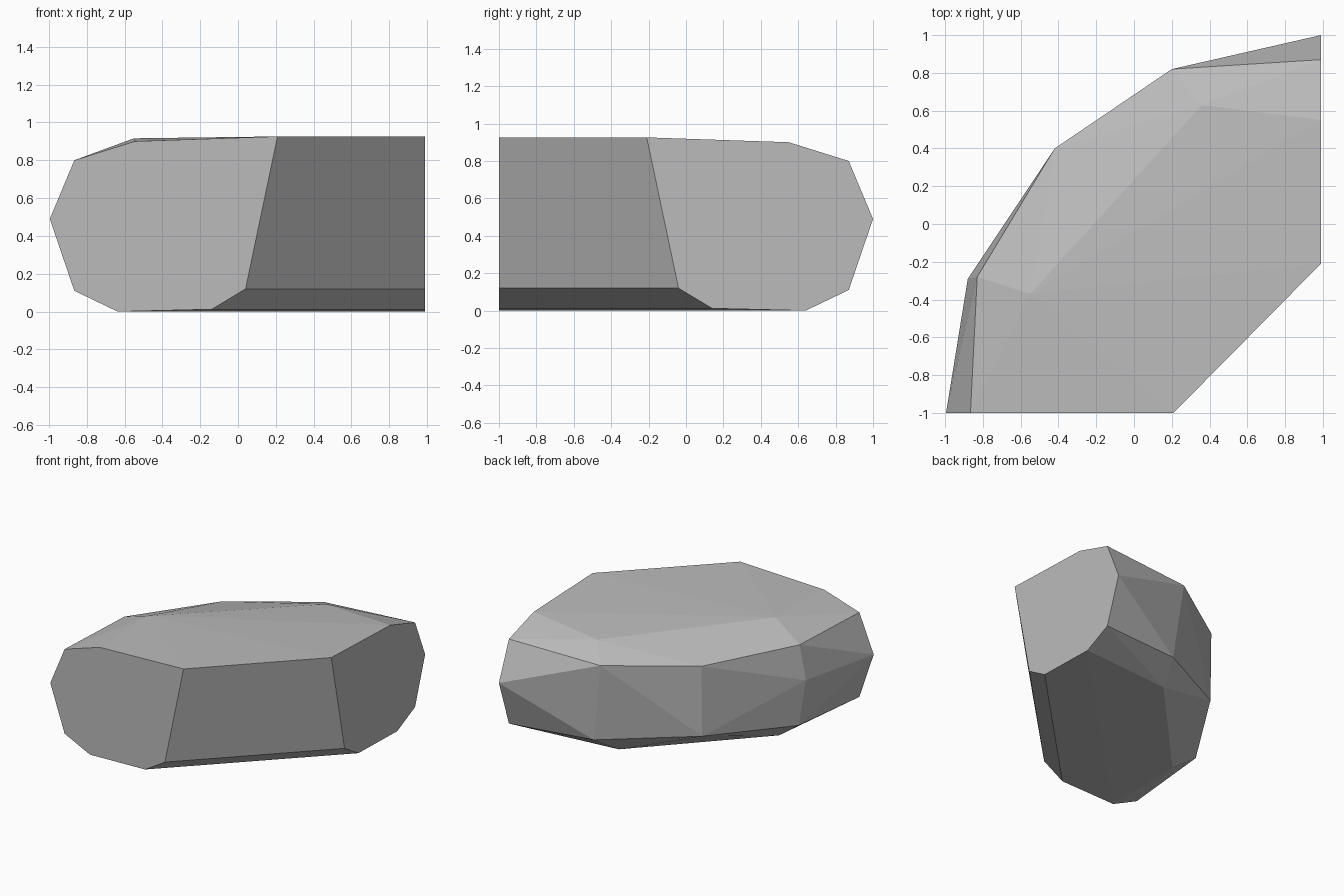
import bpy
import bmesh
import math
from mathutils import Vector

default_cube = bpy.data.objects.get("Cube")
if default_cube:
    bpy.data.objects.remove(default_cube, do_unlink=True)


def make_material(name, grey):
    material = bpy.data.materials.new(name)
    material.use_nodes = True
    colour = (grey, grey, grey, 1.0)
    material.diffuse_color = colour
    shader = next(n for n in material.node_tree.nodes if n.type == "BSDF_PRINCIPLED")
    shader.inputs["Base Color"].default_value = colour
    return material


def faceted_stone(name, points, material):
    """Wrap the points in a tight, flat-faced shell with clean flat ends."""
    shell = bmesh.new()
    for point in points:
        shell.verts.new(point)
    hull = bmesh.ops.convex_hull(shell, input=shell.verts)
    unused = {v for v in hull["geom_interior"] + hull["geom_unused"]
              if isinstance(v, bmesh.types.BMVert)}
    bmesh.ops.delete(shell, geom=list(unused), context="VERTS")
    bmesh.ops.dissolve_limit(shell, angle_limit=math.radians(0.3),
                             verts=shell.verts, edges=shell.edges)
    bmesh.ops.recalc_face_normals(shell, faces=shell.faces)
    mesh = bpy.data.meshes.new(name)
    shell.to_mesh(mesh)
    shell.free()
    mesh.materials.append(material)
    stone = bpy.data.objects.new(name, mesh)
    bpy.context.collection.objects.link(stone)
    return stone


# Cross-section shared by both cut ends: distance outward, height
end_profile = [(1, .49), (.87, .8), (.55, .9), (-.21, .926),
               (-.04, .12), (.14, .012), (.64, 0), (.87, .11)]
front_end = [Vector((-max(out, -1) * .995, -1, z)) for out, z in end_profile]
side_end = [Vector((.99, out, z)) for out, z in end_profile]

# Rings of corners around the curved outer side, from crown to base
crown = [(-.55, -.37, .916), (.36, .63, .872)]
shoulder = [(-.83, -.28, .8), (-.42, .4, .775), (.2, .82, .775)]
waist = [(-.88, -.29, .52)]
skirt = [(-.83, -.27, .146), (-.42, .39, .2), (.28, .79, .136)]
base = [(-.63, -.3, 0), (.2, .58, 0)]

outer_side = crown + shoulder + waist + skirt + base
stone_grey = make_material("stone grey", 0.5)
faceted_stone("rounded_corner_rock", front_end + side_end + outer_side, stone_grey)
